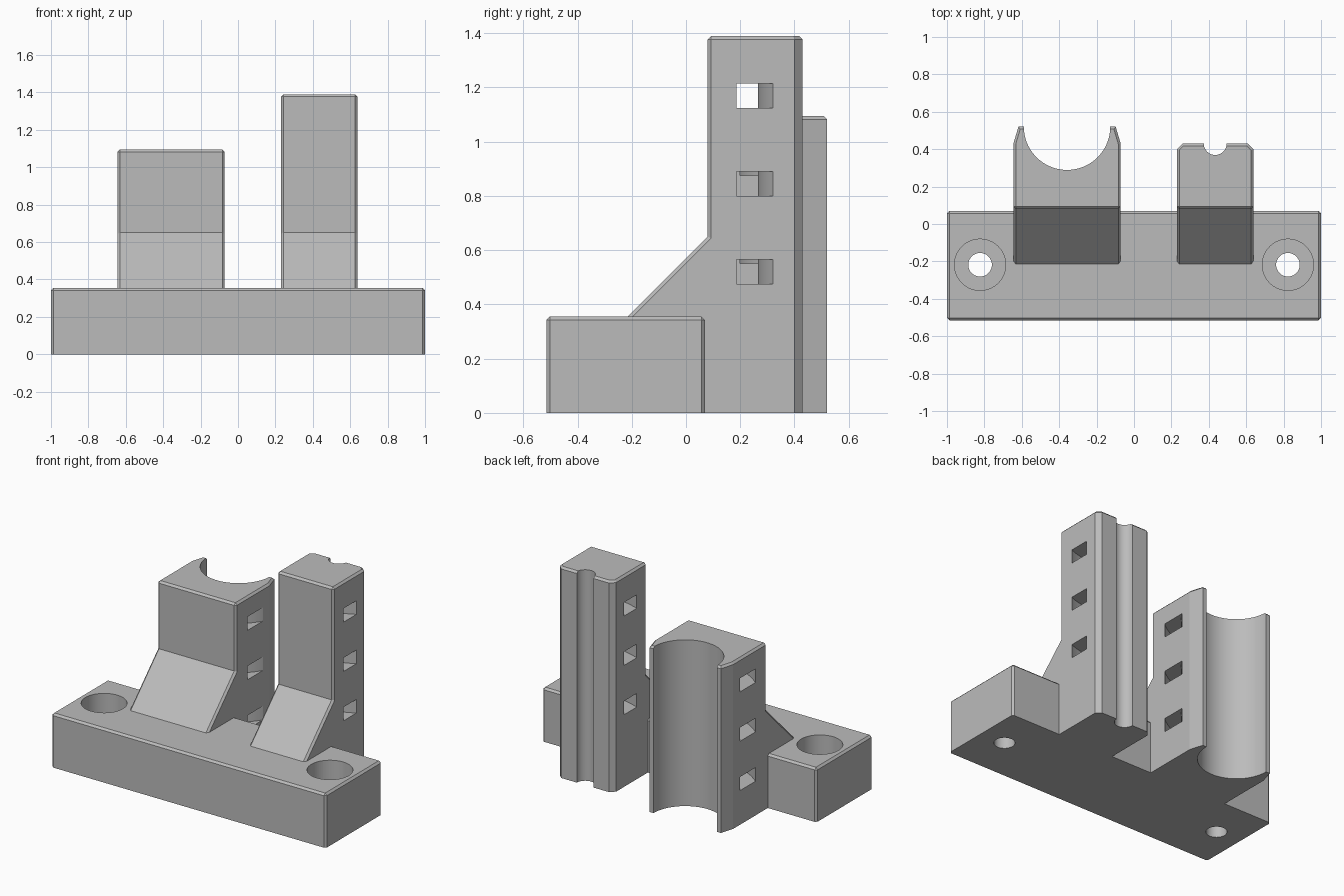
import bpy, bmesh, math
from mathutils import Vector

if "Cube" in bpy.data.objects:
    bpy.data.objects.remove(bpy.data.objects["Cube"])

CHAMFER = 0.013
grey = bpy.data.materials.new("plain grey")
grey.use_nodes = True
grey.diffuse_color = (0.5, 0.5, 0.5, 1)
grey.node_tree.nodes["Principled BSDF"].inputs["Base Color"].default_value = (0.5, 0.5, 0.5, 1)


def to_object(name, bm):
    bmesh.ops.recalc_face_normals(bm, faces=bm.faces)
    mesh = bpy.data.meshes.new(name)
    bm.to_mesh(mesh)
    bm.free()
    mesh.materials.append(grey)
    obj = bpy.data.objects.new(name, mesh)
    bpy.context.collection.objects.link(obj)
    return obj


def prism(profile, axis):
    """Extrude a closed list of points along a vector."""
    bm = bmesh.new()
    face = bm.faces.new([bm.verts.new(p) for p in profile])
    new = bmesh.ops.extrude_face_region(bm, geom=[face])["geom"]
    bmesh.ops.translate(bm, vec=axis, verts=[v for v in new if isinstance(v, bmesh.types.BMVert)])
    bmesh.ops.recalc_face_normals(bm, faces=bm.faces)
    return bm


def chamfer(bm, rule):
    edges = [e for e in bm.edges if e.calc_face_angle(0) > 1 and rule(*[v.co for v in e.verts])]
    bmesh.ops.bevel(bm, geom=edges, offset=CHAMFER, segments=1, affect='EDGES')


def cylinder(x, y, radius, low, high, sides=96):
    ring = [(x + radius * math.cos(2 * math.pi * i / sides),
             y + radius * math.sin(2 * math.pi * i / sides), low) for i in range(sides)]
    return to_object("cutter", prism(ring, (0, 0, high - low)))


def ring_slot(x, y, inner, outer, z, height=0.09):
    """Curved channel that a strap passes through."""
    bm = bmesh.new()
    low, high = z - height / 2, z + height / 2
    verts = [bm.verts.new((x + r, y, h)) for r, h in
             ((inner, low), (outer, low), (outer, high), (inner, high))]
    edges = [bm.edges.new((verts[i], verts[(i + 1) % 4])) for i in range(4)]
    bmesh.ops.spin(bm, geom=verts + edges, cent=(x, y, 0), axis=(0, 0, 1),
                   angle=2 * math.pi, steps=96)
    bmesh.ops.remove_doubles(bm, verts=bm.verts, dist=1e-5)
    return to_object("cutter", bm)


def cut(obj, cutters):
    for cutter in cutters:
        mod = obj.modifiers.new("cut", 'BOOLEAN')
        mod.operation, mod.solver, mod.object = 'DIFFERENCE', 'EXACT', cutter
    bpy.context.view_layer.update()
    result = bpy.data.meshes.new_from_object(
        obj.evaluated_get(bpy.context.evaluated_depsgraph_get()))
    obj.modifiers.clear()
    obj.data = result
    for cutter in cutters:
        bpy.data.objects.remove(cutter)
    bpy.ops.object.select_all(action='DESELECT')
    obj.select_set(True)
    bpy.context.view_layer.objects.active = obj
    bpy.ops.object.shade_smooth_by_angle(angle=math.radians(10))


def tower(name, x, half, back, height, taper, bore, slots):
    """Upright with a sloped brace, tapered back corners, bore and strap slots."""
    front, left = 0.08, x - half
    side = [(back, 0), (0.07, 0), (0.07, 0.2), (-0.37, 0.2),
            (front, 0.65), (front, height), (back, height)]
    bm = prism([(left, y, z) for y, z in side], (2 * half, 0, 0))
    # Slice off the two back corners
    width, depth = taper
    for s in (-1, 1):
        cutting = bmesh.ops.bisect_plane(
            bm, geom=bm.verts[:] + bm.edges[:] + bm.faces[:],
            plane_co=(x + s * half, back - depth, 0),
            plane_no=Vector((s * depth, width, 0)).normalized(), clear_outer=True)
        bmesh.ops.holes_fill(bm, edges=[e for e in cutting["geom_cut"]
                                        if isinstance(e, bmesh.types.BMEdge)])
    bmesh.ops.recalc_face_normals(bm, faces=bm.faces)
    chamfer(bm, lambda a, b: max(a.z, b.z) > 0.3 and
            (min(a.z, b.z) > height - 0.01 or max(a.y, b.y) < 0.1))
    obj = to_object(name, bm)
    centre, inner, outer, top_slot = slots
    cutters = [cylinder(x, back, bore, -0.1, height + 0.1)]
    cutters += [ring_slot(x, centre, inner, outer, top_slot - 0.325 * i) for i in range(3)]
    cut(obj, cutters)


# Base block with two counterbored screw holes
bm = prism([(-1, -0.515, 0), (1, -0.515, 0), (1, 0.07, 0), (-1, 0.07, 0)], (0, 0, 0.355))
chamfer(bm, lambda a, b: max(a.z, b.z) > 0.1)
base = to_object("base_block", bm)
for s in (-1, 1):
    cut(base, [cylinder(s * 0.823, -0.218, 0.063, -0.1, 0.5),
               cylinder(s * 0.823, -0.218, 0.137, 0.15, 0.5)])

# Wide and narrow holders
tower("wide_holder", -0.358, 0.287, 0.52, 1.095, (0.027, 0.09), 0.231, (0.52, 0.328, 0.43, 0.92))
tower("narrow_holder", 0.434, 0.205, 0.43, 1.39, (0.03, 0.03), 0.061, (0.675, 0.41, 0.53, 1.17))
